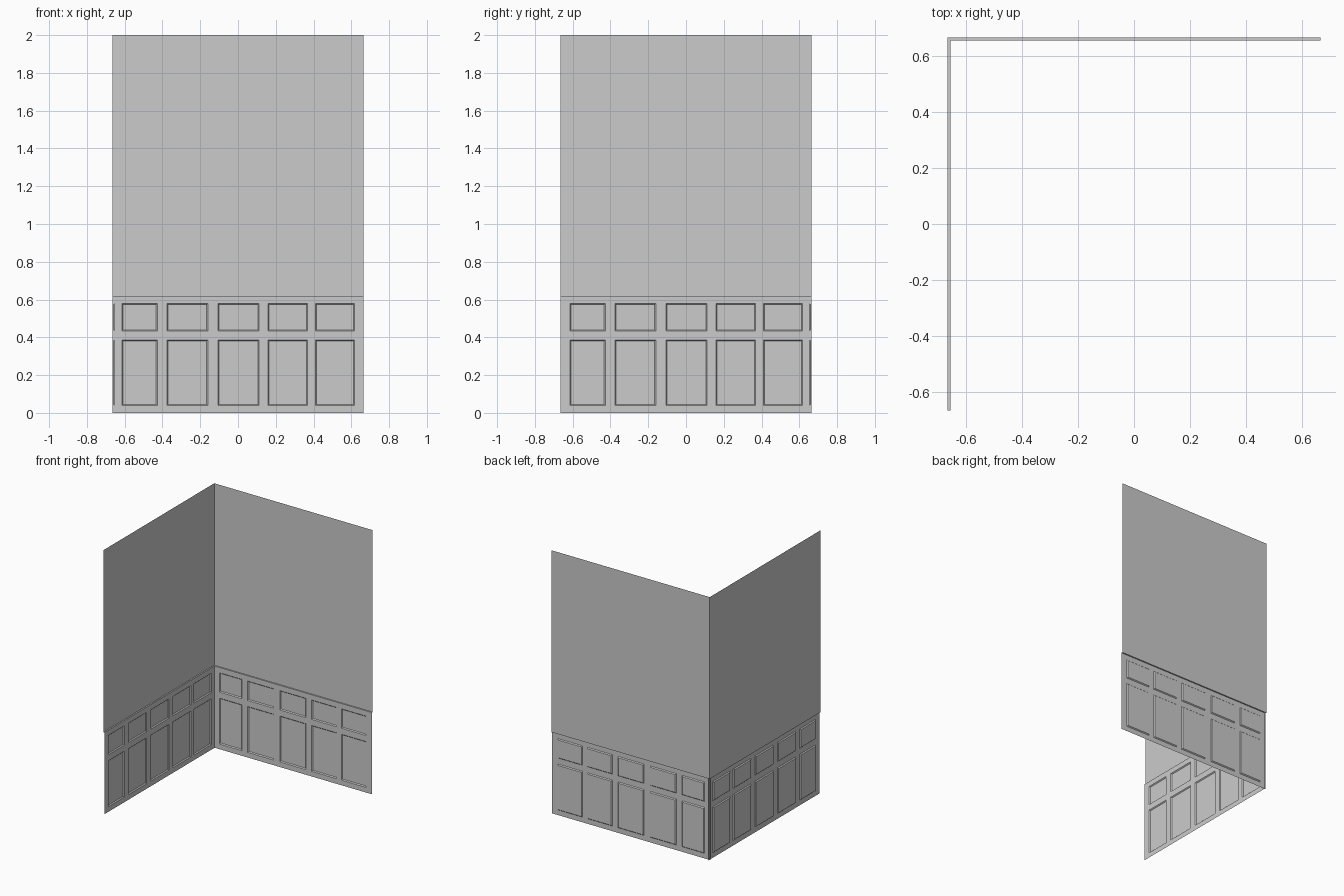
import bpy, bmesh, math
from mathutils import Matrix

if "Cube" in bpy.data.objects:
    bpy.data.objects.remove(bpy.data.objects["Cube"])

HALF = 0.665      # half length of each wall, also the outer wall plane
FRONT = 0.655     # wainscot front plane
RAIL = 0.62       # wainscot top
TOP = 2.0
COLS = [(-0.615, -0.427), (-0.377, -0.160), (-0.107, 0.111), (0.158, 0.369), (0.409, 0.617)]
ROWS = [(0.039, 0.387), (0.433, 0.58)]


def make_object(name, bm, turn):
    bmesh.ops.rotate(bm, verts=bm.verts, matrix=Matrix.Rotation(turn, 3, 'Z'))
    mesh = bpy.data.meshes.new(name)
    bm.to_mesh(mesh)
    bm.free()
    bpy.context.collection.objects.link(bpy.data.objects.new(name, mesh))


def quad(bm, corners):
    return bm.faces.new([bm.verts.new(c) for c in corners])


def upper_wall(name, turn):
    bm = bmesh.new()
    quad(bm, [(-HALF, HALF, RAIL), (HALF, HALF, RAIL), (HALF, HALF, TOP), (-HALF, HALF, TOP)])
    make_object(name, bm, turn)


def wainscot(name, turn):
    bm = bmesh.new()
    # grid of stiles and rails, panel cells are pressed back
    xs = [-HALF] + [x for c in COLS for x in c] + [HALF]
    zs = [0] + [z for r in ROWS for z in r] + [RAIL]
    v = [[bm.verts.new((x, FRONT, z)) for x in xs] for z in zs]
    panels = []
    for j in range(len(zs) - 1):
        for i in range(len(xs) - 1):
            f = bm.faces.new((v[j][i], v[j][i + 1], v[j + 1][i + 1], v[j + 1][i]))
            if i % 2 and j % 2:
                panels.append(f)
    bm.normal_update()
    bmesh.ops.inset_individual(bm, faces=panels, thickness=0.009, depth=-0.007)
    # ledge joining the panelling to the upper wall
    quad(bm, [(-HALF, FRONT, RAIL), (HALF, FRONT, RAIL), (HALF, HALF, RAIL), (-HALF, HALF, RAIL)])
    bmesh.ops.remove_doubles(bm, verts=bm.verts, dist=1e-5)
    make_object(name, bm, turn)


# back wall, then the left wall as the same module turned a quarter
for side, turn in (("back", 0), ("left", math.pi / 2)):
    upper_wall(side + "_upper_wall", turn)
    wainscot(side + "_wainscot", turn)
